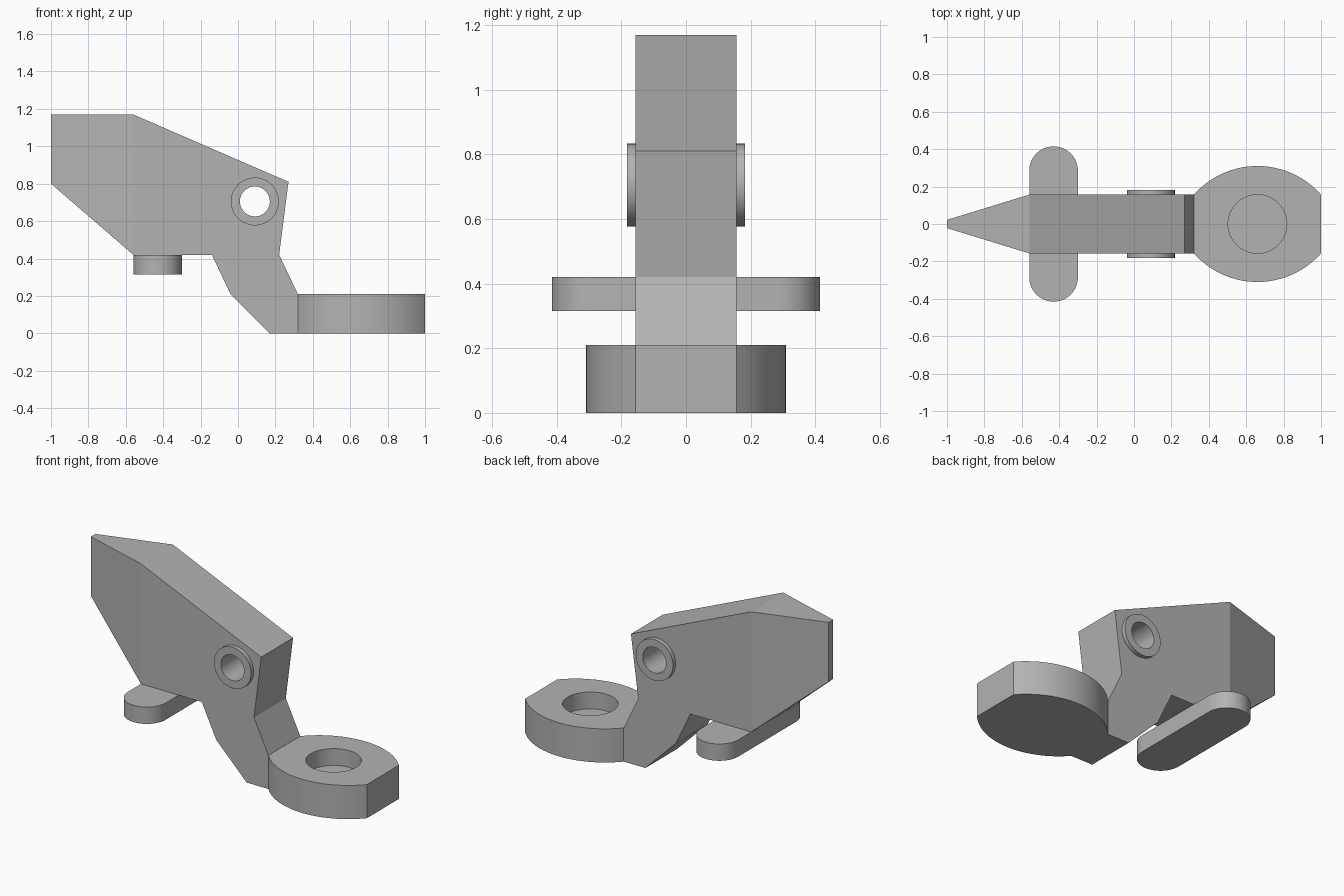
import bpy, bmesh, math
from mathutils import Vector

default = bpy.data.objects.get("Cube")
if default:
    bpy.data.objects.remove(default, do_unlink=True)

grey = bpy.data.materials.new("plain grey")
grey.use_nodes = True
COLOUR = (0.45, 0.45, 0.45, 1)
grey.diffuse_color = COLOUR
grey.node_tree.nodes["Principled BSDF"].inputs["Base Color"].default_value = COLOUR

HALF = 0.157       # half thickness of the body
PAD_X = 0.66       # centre of the foot pad
PIVOT = (0.09, 0.705)


def prism(name, outline, start, travel):
    """Extrude a closed outline of 3D points along a vector."""
    bm = bmesh.new()
    face = bm.faces.new([bm.verts.new(Vector(p) + Vector(start)) for p in outline])
    new = bmesh.ops.extrude_face_region(bm, geom=[face], use_keep_orig=True)["geom"]
    bmesh.ops.translate(bm, vec=travel, verts=[g for g in new if isinstance(g, bmesh.types.BMVert)])
    bmesh.ops.recalc_face_normals(bm, faces=bm.faces)
    mesh = bpy.data.meshes.new(name)
    bm.to_mesh(mesh)
    bm.free()
    mesh.materials.append(grey)
    obj = bpy.data.objects.new(name, mesh)
    bpy.context.collection.objects.link(obj)
    return obj


def arc(cx, cy, r, a0, a1, steps=32):
    angles = [a0 + (a1 - a0) * i / steps for i in range(steps + 1)]
    return [(cx + r * math.cos(a), cy + r * math.sin(a)) for a in angles]


def circle(cx, cy, r):
    return arc(cx, cy, r, 0, math.tau, 64)[:-1]


def flat(points):
    return [(x, y, 0) for x, y in points]


def upright(points):
    return [(x, 0, z) for x, z in points]


def select_only(obj):
    bpy.ops.object.select_all(action="DESELECT")
    obj.select_set(True)
    bpy.context.view_layer.objects.active = obj


def combine(obj, other, operation):
    """Apply a boolean and discard the helper."""
    other.hide_render = True
    mod = obj.modifiers.new(operation.title(), "BOOLEAN")
    mod.operation, mod.object, mod.solver = operation, other, "EXACT"
    select_only(obj)
    bpy.ops.object.modifier_apply(modifier=mod.name)
    bpy.data.objects.remove(other, do_unlink=True)


# Body: side profile with angled stem, tapered to a narrow nose
profile = [(-1, 0.8), (-1, 1.17), (-0.56, 1.17), (0.27, 0.81), (0.22, 0.42), (0.32, 0.21),
           (0.32, 0), (0.17, 0), (-0.04, 0.21), (-0.14, 0.42), (-0.56, 0.42)]
body = prism("body", upright(profile), (0, -HALF, 0), (0, 2 * HALF, 0))
bm = bmesh.new()
bm.from_mesh(body.data)
bmesh.ops.bisect_plane(bm, geom=bm.verts[:] + bm.edges[:] + bm.faces[:], dist=0.001,
                       plane_co=(-0.56, 0, 0), plane_no=(1, 0, 0))
for v in bm.verts:
    if v.co.x < -0.9:
        v.co.y = math.copysign(0.022, v.co.y)
bm.to_mesh(body.data)
bm.free()

# Pivot collar standing proud of both sides, with a through hole
collar = prism("collar", upright(circle(*PIVOT, 0.128)), (0, -0.183, 0), (0, 0.366, 0))
combine(body, collar, "UNION")
bore = prism("bore", upright(circle(*PIVOT, 0.08)), (0, -0.5, 0), (0, 1, 0))
combine(body, bore, "DIFFERENCE")

# Cross bar with rounded ends
bar_outline = arc(-0.43, 0.285, 0.13, 0, math.pi) + arc(-0.43, -0.285, 0.13, math.pi, math.tau)
cross_bar = prism("cross_bar", flat(bar_outline), (0, 0, 0.315), (0, 0, 0.105))

# Foot pad: two bowed sides, flat ends and a blind round socket
sagitta, chord = 0.153, 0.34
radius = (chord ** 2 + sagitta ** 2) / (2 * sagitta)
sweep = math.asin(chord / radius)
offset = HALF + sagitta - radius
quarter = math.pi / 2
pad_outline = (arc(PAD_X, offset, radius, quarter - sweep, quarter + sweep)
               + arc(PAD_X, -offset, radius, 3 * quarter - sweep, 3 * quarter + sweep))
foot_pad = prism("foot_pad", flat(pad_outline), (0, 0, 0), (0, 0, 0.21))
socket = prism("socket", flat(circle(PAD_X, 0, HALF)), (0, 0, 0.105), (0, 0, 0.3))
combine(foot_pad, socket, "DIFFERENCE")

# Smooth the curved walls, keep hard edges
for part in (cross_bar, foot_pad, body):
    select_only(part)
    bpy.ops.object.shade_smooth_by_angle(angle=math.radians(15))
